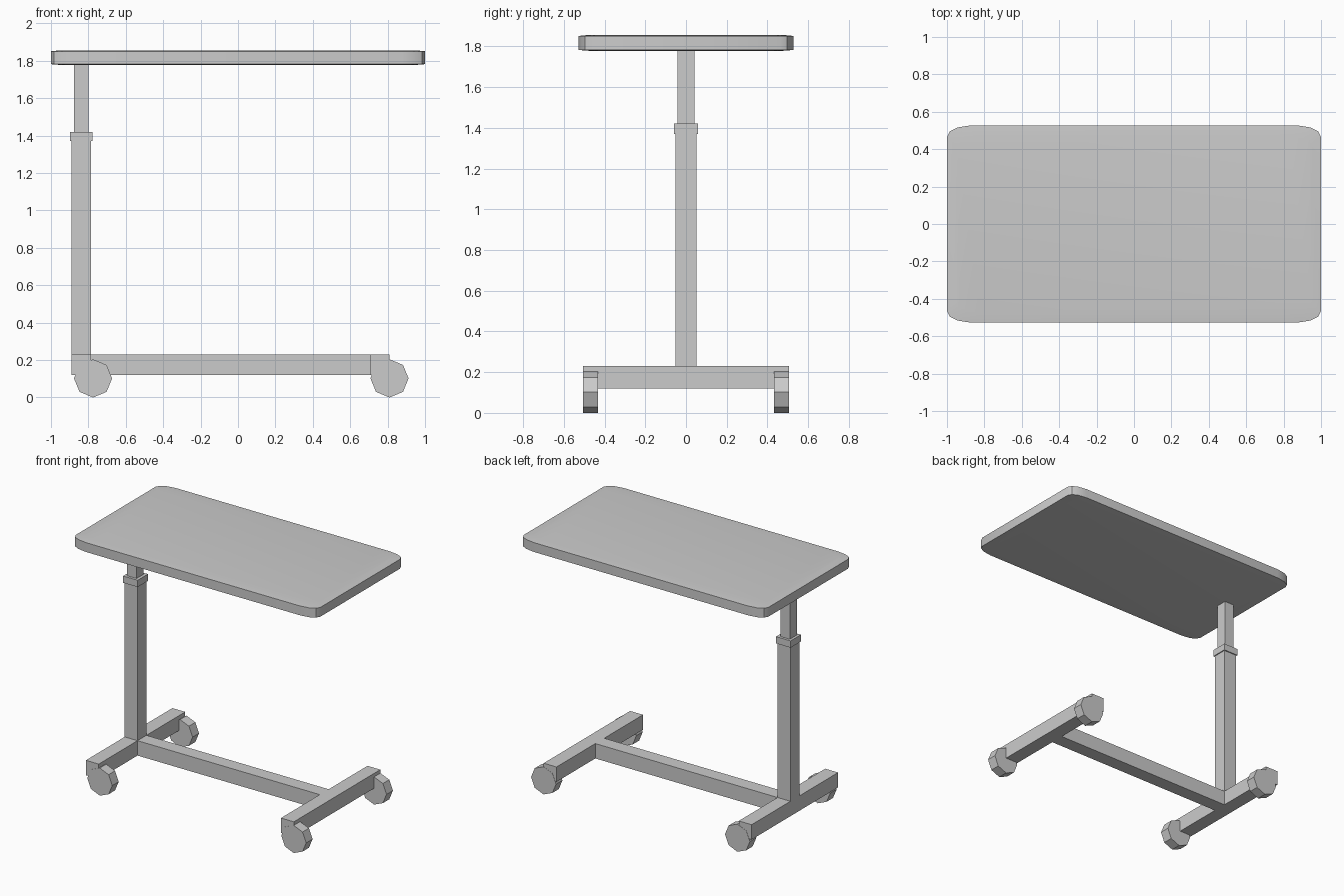
import bpy, bmesh, math

if "Cube" in bpy.data.objects:
    bpy.data.objects.remove(bpy.data.objects["Cube"])


def finish(name, bm):
    bmesh.ops.recalc_face_normals(bm, faces=bm.faces[:])
    me = bpy.data.meshes.new(name)
    bm.to_mesh(me)
    bm.free()
    ob = bpy.data.objects.new(name, me)
    bpy.context.collection.objects.link(ob)
    return ob


def box(name, x0, x1, y0, y1, z0, z1):
    bm = bmesh.new()
    bmesh.ops.create_cube(bm, size=1)
    for v in bm.verts:
        v.co.x = (x0 + x1) / 2 + v.co.x * (x1 - x0)
        v.co.y = (y0 + y1) / 2 + v.co.y * (y1 - y0)
        v.co.z = (z0 + z1) / 2 + v.co.z * (z1 - z0)
    return finish(name, bm)


def wheel(name, x, y, r=0.102, width=0.075):
    bm = bmesh.new()
    rings = []
    for dy in (-width / 2, width / 2):
        rings.append([bm.verts.new((x + r * math.cos(i * math.pi / 4), y + dy,
                                    r + r * math.sin(i * math.pi / 4))) for i in range(8)])
    a, b = rings
    bm.faces.new(a)
    bm.faces.new(b)
    for i in range(8):
        j = (i + 1) % 8
        bm.faces.new((a[i], a[j], b[j], b[i]))
    return finish(name, bm)


# Table top: rounded outline with very slightly crowned faces
def table_top():
    corner = [(1.0, 0.465), (0.985, 0.495), (0.945, 0.516), (0.875, 0.527)]
    outline = (corner + [(-x, y) for x, y in reversed(corner)]
               + [(-x, -y) for x, y in corner]
               + [(x, -y) for x, y in reversed(corner)])
    layers = [(0.95, 1.778), (1.0, 1.782), (1.0, 1.851), (0.95, 1.856)]
    bm = bmesh.new()
    rings = []
    for s, z in layers:
        inset = 1 - s
        rings.append([bm.verts.new((x - math.copysign(inset, x),
                                    y - math.copysign(inset, y), z)) for x, y in outline])
    n = len(outline)
    for a, b in zip(rings, rings[1:]):
        for i in range(n):
            j = (i + 1) % n
            bm.faces.new((a[i], a[j], b[j], b[i]))
    bm.faces.new(rings[0])
    bm.faces.new(rings[-1])
    ob = finish("table_top", bm)
    bpy.context.view_layer.objects.active = ob
    ob.select_set(True)
    bpy.ops.object.shade_smooth_by_angle(angle=math.radians(30))
    ob.select_set(False)


table_top()

# Telescopic column
box("outer_post", -0.89, -0.785, -0.052, 0.052, 0.23, 1.37)
box("post_collar", -0.897, -0.778, -0.06, 0.06, 1.37, 1.42)
box("inner_post", -0.878, -0.80, -0.041, 0.041, 1.42, 1.79)

# H-shaped base
box("left_foot_bar", -0.89, -0.785, -0.505, 0.505, 0.12, 0.23)
box("right_foot_bar", 0.705, 0.81, -0.505, 0.505, 0.12, 0.23)
box("base_beam", -0.785, 0.705, -0.052, 0.052, 0.12, 0.23)

# Octagonal castors
for side, x in (("left", -0.775), ("right", 0.81)):
    for end, y in (("front", -0.469), ("back", 0.469)):
        wheel(f"{side}_{end}_wheel", x, y)
